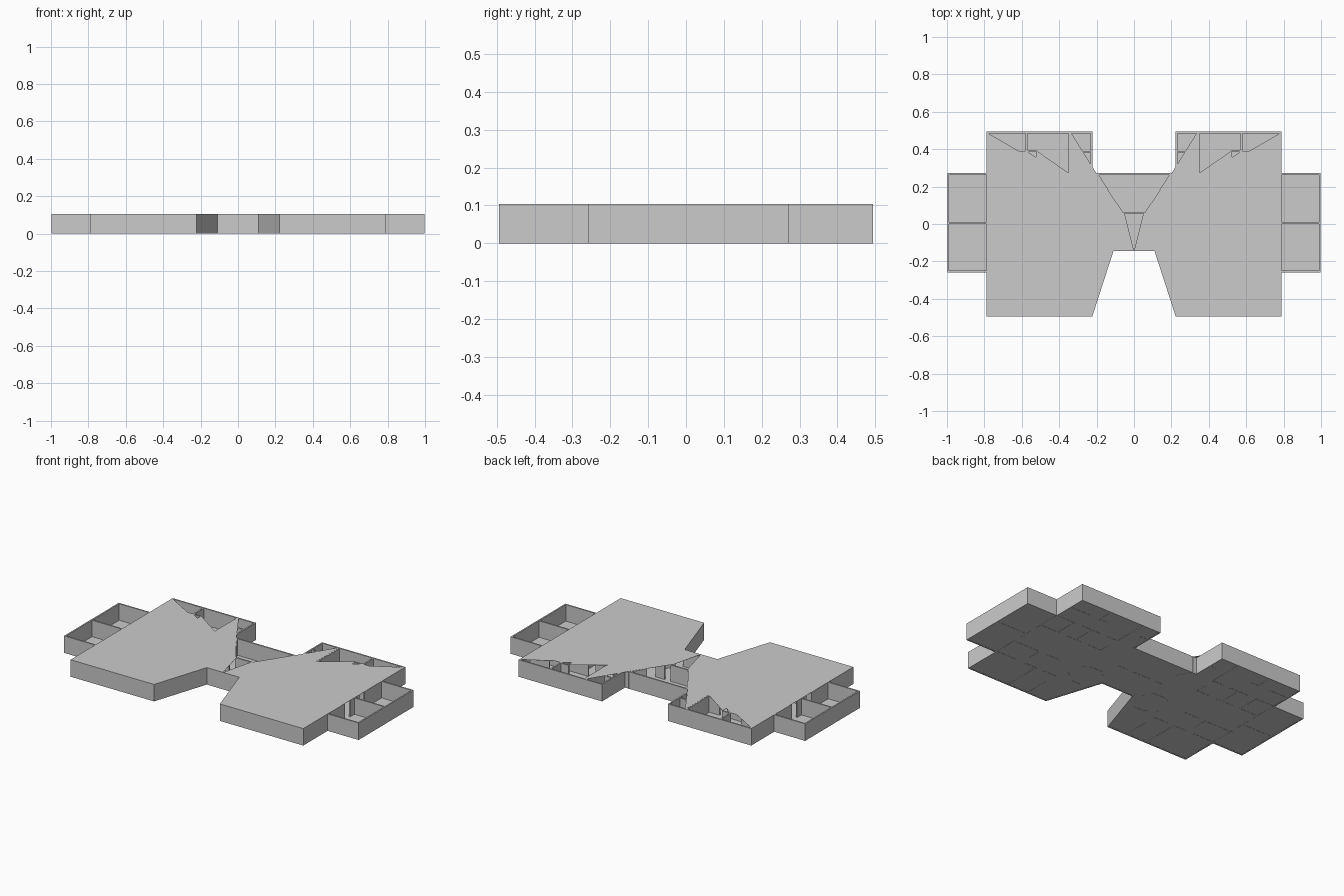
import bpy, bmesh, math

if "Cube" in bpy.data.objects:
    bpy.data.objects.remove(bpy.data.objects["Cube"])

H = 0.104      # wall height
T = 0.009      # wall thickness


def finish(name, bm, solid=None):
    """Turn a right-half bmesh into an object mirrored across x = 0."""
    me = bpy.data.meshes.new(name)
    bm.to_mesh(me)
    bm.free()
    ob = bpy.data.objects.new(name, me)
    bpy.context.collection.objects.link(ob)
    if solid:
        m = ob.modifiers.new("thickness", 'SOLIDIFY')
        m.thickness = solid
        m.offset = -1
        m.use_even_offset = True
    m = ob.modifiers.new("mirror", 'MIRROR')
    m.use_clip = False
    m.merge_threshold = 0.0002
    return ob


def plate(name, pts, z, thick):
    """Flat polygon facing up, thickened downward."""
    bm = bmesh.new()
    f = bm.faces.new([bm.verts.new((x, y, z)) for x, y in pts])
    f.normal_update()
    if f.normal.z < 0:
        f.normal_flip()
    bmesh.ops.triangulate(bm, faces=bm.faces[:])
    return finish(name, bm, thick)


def wall(bm, x0, y0, x1, y1):
    """Thin upright box along a centre line."""
    d = math.hypot(x1 - x0, y1 - y0)
    nx, ny = -(y1 - y0) / d * T / 2, (x1 - x0) / d * T / 2
    base = [(x0 + nx, y0 + ny), (x0 - nx, y0 - ny),
            (x1 - nx, y1 - ny), (x1 + nx, y1 + ny)]
    lo = [bm.verts.new((x, y, 0)) for x, y in base]
    hi = [bm.verts.new((x, y, H - 0.001)) for x, y in base]
    bm.faces.new(lo[::-1])
    bm.faces.new(hi)
    for i in range(4):
        j = (i + 1) % 4
        bm.faces.new((lo[i], lo[j], hi[j], hi[i]))


# Right half of the building outline, counter-clockwise
outline = [(0, -.145), (.11, -.145), (.223, -.494), (.788, -.494), (.788, -.258),
           (.998, -.258), (.998, .272), (.788, .272), (.788, .494),
           (.223, .494), (.223, .272), (0, .272)]

# Outer walls
bm = bmesh.new()
lo = [bm.verts.new((x, y, 0)) for x, y in outline]
hi = [bm.verts.new((x, y, H)) for x, y in outline]
for i in range(len(outline) - 1):
    bm.faces.new((lo[i], lo[i + 1], hi[i + 1], hi[i]))
finish("outer_walls", bm, T)

# Floor, recessed a little above the wall feet
plate("floor", outline, 0.003, 0.002)

# Roof slab with torn back edge and open centre
roof = [(0, -.145), (.11, -.145), (.223, -.494), (.788, -.494), (.788, .494),
        (.782, .486), (.615, .39), (.575, .39), (.525, .357), (.522, .392),
        (.345, .27), (.342, .272), (.342, .486), (.335, .486), (.2, .27), (.06, .065), (.05, .055)]
plate("roof_slab", roof, H, 0.001)

# Inner partitions, gaps are doorways
bm = bmesh.new()
partitions = [
    (.785, .005, .993, .005),                               # wing divider
    (.784, -.255, .784, -.09), (.784, -.04, .784, .05), (.784, .1, .784, .27),
    (.575, .39, .575, .49), (.52, .39, .575, .39), (.65, .39, .784, .39),
    (.345, .27, .345, .49), (.225, .386, .28, .386),        # back rooms
    (.345, .27, .42, .27), (.47, .27, .6, .27), (.66, .27, .784, .27),
    (.53, .13, .53, .27), (.66, .13, .66, .27),
    (.35, .13, .44, .13), (.49, .13, .60, .13), (.65, .13, .784, .13),
    (.35, .13, .35, .2), (.2, .272, .14, .18),
    (0, .06, .06, .06), (.1, .06, .16, .06),                # lobby
    (.5, -.494, .5, -.25), (.5, -.25, .58, -.25), (.64, -.25, .784, -.25),
    (.36, -.25, .45, -.25), (.6, -.1, .784, -.1), (.6, -.1, .6, -.19),
    (.45, -.1, .55, -.1), (.36, -.49, .36, -.33),
]
for p in partitions:
    wall(bm, *p)

# Eight-sided room beside the slanted front wall, with door gaps
cx, cy, r = .235, -.14, .1
ring = [(cx + r * math.cos(math.radians(22.5 + 45 * k)),
         cy + r * math.sin(math.radians(22.5 + 45 * k))) for k in range(9)]
for k in (0, 1, 2, 5, 6):
    wall(bm, *ring[k], *ring[k + 1])
finish("inner_partitions", bm)
